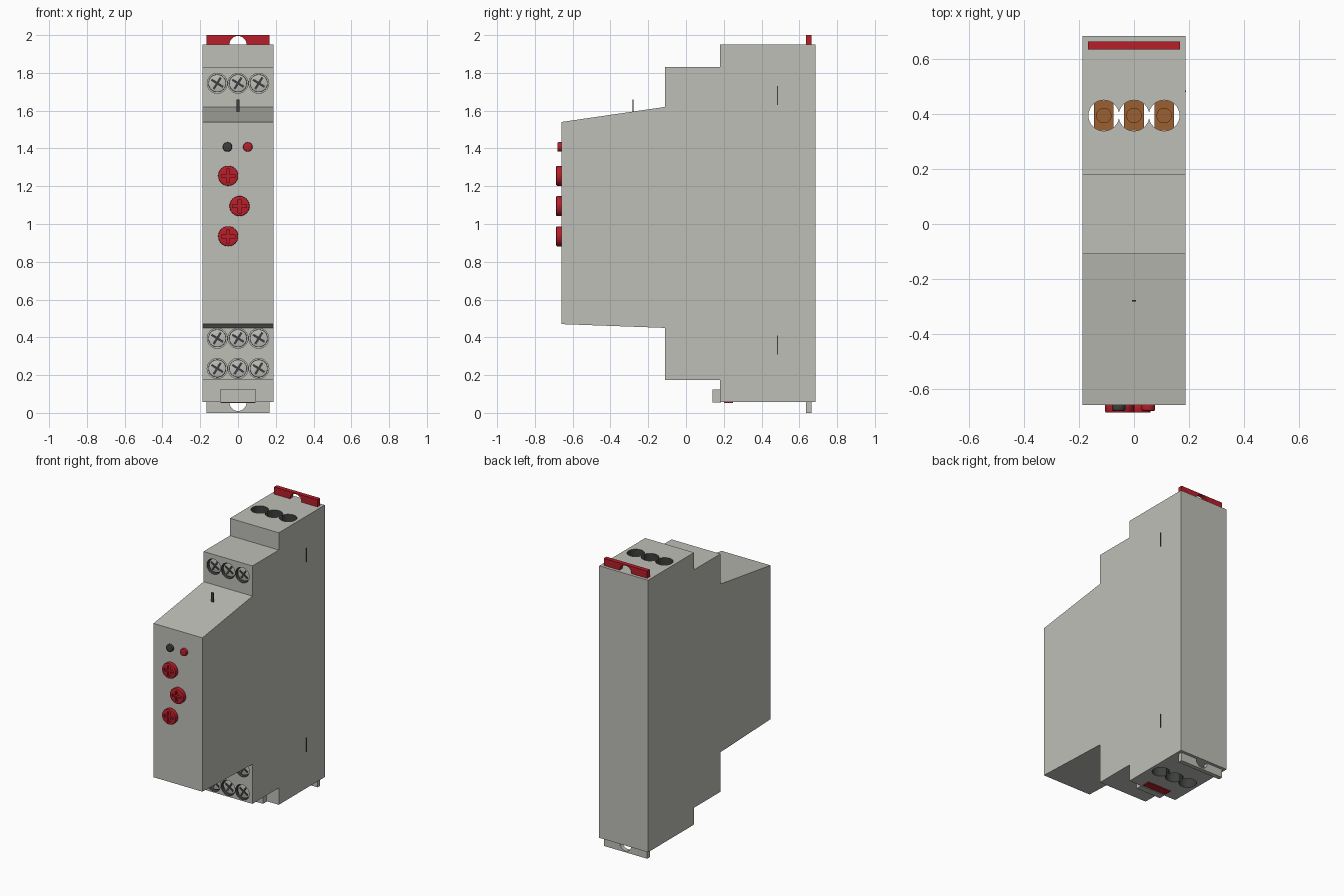
import bpy, bmesh, math
from mathutils import Matrix

cube = bpy.data.objects.get("Cube")
if cube:
    bpy.data.objects.remove(cube, do_unlink=True)


def material(name, rgb):
    m = bpy.data.materials.new(name)
    m.use_nodes = True
    m.diffuse_color = (*rgb, 1)
    m.node_tree.nodes["Principled BSDF"].inputs["Base Color"].default_value = (*rgb, 1)
    return m


GREY = material("warm grey", (0.52, 0.52, 0.48))
SCREW = material("screw grey", (0.50, 0.51, 0.48))
RED = material("red", (0.48, 0.013, 0.023))
DARK = material("dark grey", (0.045, 0.05, 0.045))
COPPER = material("copper", (0.33, 0.115, 0.032))


def finish(name, bm, mat):
    bmesh.ops.recalc_face_normals(bm, faces=bm.faces)
    me = bpy.data.meshes.new(name)
    bm.to_mesh(me)
    bm.free()
    ob = bpy.data.objects.new(name, me)
    me.materials.append(mat)
    bpy.context.collection.objects.link(ob)
    return ob


def box(name, x, y, z, mat, tilt=0):
    """Box from (low, high) ranges, turned about its own y axis by tilt."""
    bm = bmesh.new()
    bmesh.ops.create_cube(bm, size=1)
    mid = [(a + b) / 2 for a, b in (x, y, z)]
    size = [b - a for a, b in (x, y, z)]
    bm.transform(Matrix.Translation(mid) @ Matrix.Rotation(tilt, 4, 'Y') @ Matrix.Diagonal((*size, 1)))
    return finish(name, bm, mat)


def rod(name, centre, r, length, axis, mat, bevel=0):
    bm = bmesh.new()
    bmesh.ops.create_cone(bm, cap_ends=True, segments=32, radius1=r, radius2=r, depth=length)
    if bevel:
        rim = [e for e in bm.edges if abs(e.verts[0].co.z - e.verts[1].co.z) < 1e-5]
        bmesh.ops.bevel(bm, geom=rim, offset=bevel, segments=2, affect='EDGES', profile=0.5)
    turn = Matrix.Rotation(math.pi / 2, 4, 'X') if axis == 'Y' else Matrix()
    bm.transform(Matrix.Translation(centre) @ turn)
    return finish(name, bm, mat)


def cut(target, cutters):
    """Subtract the cutters, bake the result and remove the cutters."""
    for c in cutters:
        c.hide_render = True
        mod = target.modifiers.new("cut", 'BOOLEAN')
        mod.operation, mod.solver, mod.object = 'DIFFERENCE', 'EXACT', c
    deps = bpy.context.evaluated_depsgraph_get()
    me = bpy.data.meshes.new_from_object(target.evaluated_get(deps))
    target.modifiers.clear()
    target.data = me
    for c in cutters:
        bpy.data.objects.remove(c, do_unlink=True)


def smooth(ob):
    ob.data.shade_smooth()
    ob.data.set_sharp_from_angle(angle=math.radians(35))


# Stepped housing, extruded from its side profile
W = 0.188
profile = [(-0.66, 0.47), (-0.11, 0.45), (-0.11, 0.175), (0.18, 0.175), (0.18, 0.058), (0.685, 0.058),
           (0.685, 1.95), (0.18, 1.95), (0.18, 1.83), (-0.11, 1.83), (-0.11, 1.62), (-0.66, 1.54)]
bm = bmesh.new()
side = bm.faces.new([bm.verts.new((-W, y, z)) for y, z in profile])
ext = bmesh.ops.extrude_face_region(bm, geom=[side])
bmesh.ops.translate(bm, vec=(2 * W, 0, 0), verts=[v for v in ext["geom"] if isinstance(v, bmesh.types.BMVert)])
housing = finish("housing", bm, GREY)

# Wire shafts and screw wells
COLUMNS = (-0.11, 0, 0.11)
ROWS = (1.745, 0.395, 0.235)
WIRE_Y = 0.395
cutters = [rod("shaft_cutter", (x, WIRE_Y, 1), 0.056, 2.4, 'Z', GREY) for x in COLUMNS]
cutters += [rod("well_cutter", (x, -0.11, z), 0.053, 0.09, 'Y', GREY) for x in COLUMNS for z in ROWS]
cut(housing, cutters)

# Dark walls inside the shafts and wells
housing.data.materials.append(DARK)
for f in housing.data.polygons:
    c, n = f.center, f.normal
    in_shaft = 0.33 < c.y < 0.46 and abs(n.z) < 0.1
    in_well = -0.109 < c.y < -0.06 and abs(n.y) < 0.1
    if abs(c.x) < 0.18 and (in_shaft or in_well):
        f.material_index = 1

# Terminal screws with slanted cross slots
for z in ROWS:
    for x in COLUMNS:
        smooth(rod("terminal_screw", (x, -0.078, z), 0.047, 0.034, 'Y', SCREW, 0.004))
        for k in range(2):
            box("screw_slot", (x - 0.036, x + 0.036), (-0.098, -0.09), (z - 0.006, z + 0.006),
                DARK, math.radians(32 + 90 * k))

# Copper clamps inside the shafts, top and bottom
for z, s in ((1.75, 1), (0.25, -1)):
    for x in COLUMNS:
        box("copper_clamp", (x - 0.036, x + 0.036), (WIRE_Y - 0.054, WIRE_Y + 0.054), (z - 0.01, z + 0.01), COPPER)
        rod("clamp_pin", (x, WIRE_Y, z + s * 0.01), 0.028, 0.02, 'Z', COPPER)

# Mounting tabs with an arched notch
for name, lo, hi, notch, mat in (("top_tab", 1.95, 2.0, 1.95, RED), ("bottom_tab", 0, 0.06, 0.055, GREY)):
    tab = box(name, (-0.167, 0.167), (0.635, 0.665), (lo, hi), mat)
    cut(tab, [rod("notch_cutter", (0, 0.65, notch), 0.045, 0.2, 'Y', mat)])

# Rail clip under the housing
box("rail_clip", (-0.095, 0.095), (0.14, 0.185), (0.055, 0.123), GREY)
box("clip_strip", (-0.09, 0.09), (0.2, 0.25), (0.052, 0.06), RED)

# Adjustment dials with cross recesses
for x, z in ((-0.052, 1.255), (0.008, 1.095), (-0.052, 0.935)):
    dial = rod("dial", (x, -0.67, z), 0.053, 0.034, 'Y', RED, 0.004)
    bars = [box("bar_cutter", (x - a, x + a), (-0.7, -0.676), (z - b, z + b), RED)
            for a, b in ((0.036, 0.008), (0.008, 0.036))]
    cut(dial, bars)
    smooth(dial)

# Indicator lamps
for name, x, mat in (("dark_lamp", -0.056, DARK), ("red_lamp", 0.052, RED)):
    smooth(rod(name, (x, -0.666, 1.408), 0.025, 0.03, 'Y', mat, 0.006))

# Label fin on the slope and slits on the left side
box("label_fin", (-0.008, 0.008), (-0.283, -0.277), (1.58, 1.66), DARK)
for z in (0.31, 1.63):
    box("side_slit", (W - 0.002, W + 0.001), (0.481, 0.487), (z, z + 0.1), DARK)
